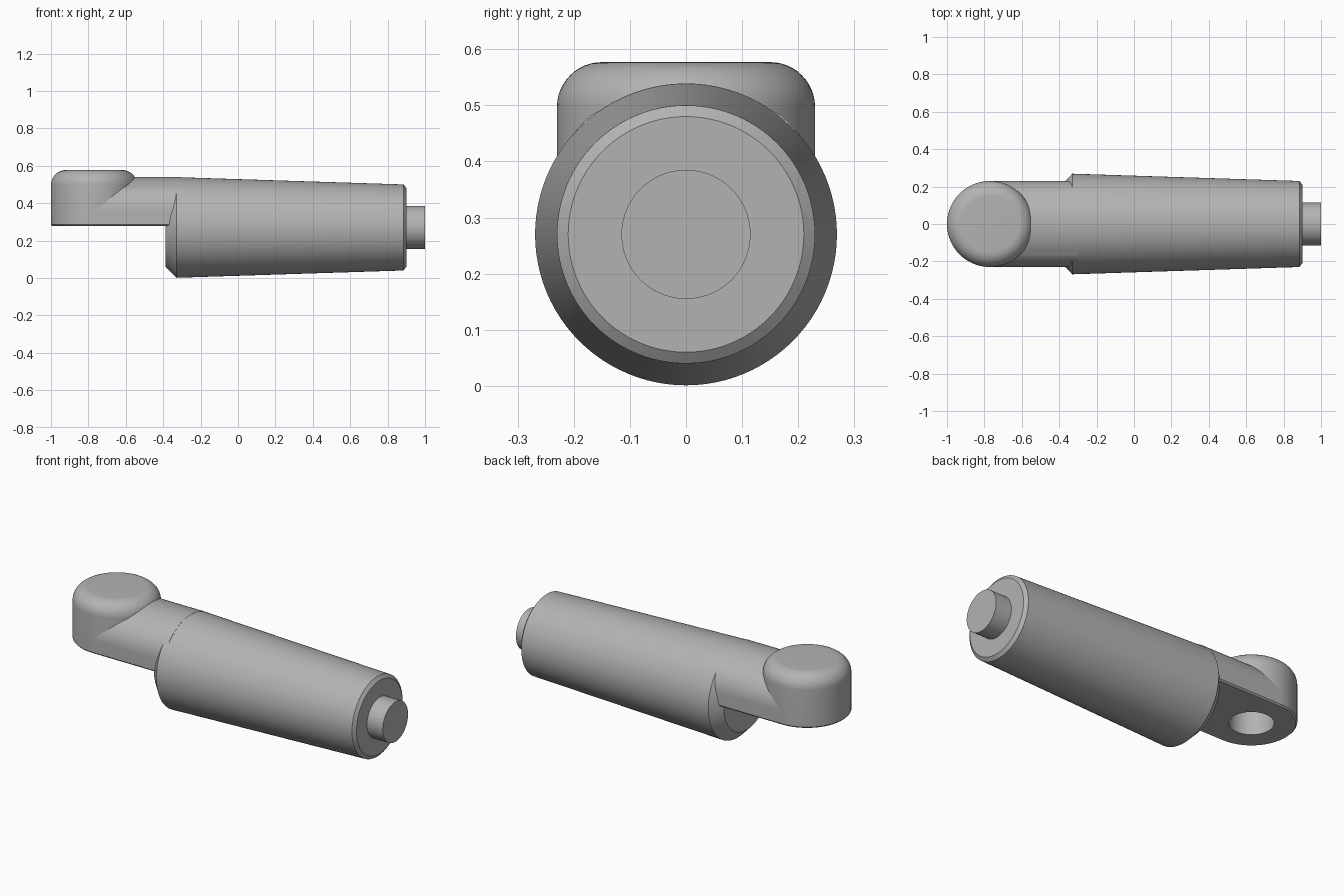
import bpy, bmesh
from math import sin, cos, pi, radians
from mathutils import Matrix, Vector

if "Cube" in bpy.data.objects:
    bpy.data.objects.remove(bpy.data.objects["Cube"], do_unlink=True)

AXIS_Z = 0.27      # height of the handle axis
HEAD_X = -0.77     # centre of the upright head
BOTTOM = 0.277     # underside of head and arm

grey = bpy.data.materials.new("plain grey")
grey.use_nodes = True
grey.diffuse_color = (0.45, 0.45, 0.45, 1)
grey.node_tree.nodes["Principled BSDF"].inputs["Base Color"].default_value = grey.diffuse_color


def arc(cx, cy, r, start, end, n=12):
    angles = [radians(start + (end - start) * i / n) for i in range(n + 1)]
    return [(cx + r * cos(a), cy + r * sin(a)) for a in angles]


def finish(name, bm):
    bmesh.ops.remove_doubles(bm, verts=bm.verts, dist=1e-5)
    bmesh.ops.recalc_face_normals(bm, faces=bm.faces)
    mesh = bpy.data.meshes.new(name)
    bm.to_mesh(mesh)
    bm.free()
    mesh.materials.append(grey)
    ob = bpy.data.objects.new(name, mesh)
    bpy.context.collection.objects.link(ob)
    return ob


def lathe(name, profile, matrix, steps=96):
    """Spin (radius, height) points around local z, then place."""
    bm = bmesh.new()
    verts = [bm.verts.new((r, 0, h)) for r, h in profile]
    edges = [bm.edges.new(pair) for pair in zip(verts, verts[1:])]
    bmesh.ops.spin(bm, geom=verts + edges, cent=(0, 0, 0), axis=(0, 0, 1),
                   angle=2 * pi, steps=steps, use_merge=True)
    bmesh.ops.transform(bm, matrix=matrix, verts=bm.verts)
    return finish(name, bm)


def shade(ob):
    bpy.ops.object.select_all(action='DESELECT')
    ob.select_set(True)
    bpy.context.view_layer.objects.active = ob
    bpy.ops.object.shade_smooth_by_angle(angle=radians(30))


# Tapered grip with chamfered ends, and the pin at its tip
along_x = Matrix.Translation((0, 0, AXIS_Z)) @ Matrix.Rotation(pi / 2, 4, 'Y')
grip = lathe("tapered_grip", [(0, -0.387), (0.21, -0.387), (0.269, -0.33),
                              (0.23, 0.885), (0.21, 0.9), (0, 0.9)], along_x)
pin = lathe("end_pin", [(0, 0.88), (0.115, 0.88), (0.115, 1), (0, 1)], along_x)

# Round head with a rounded top and a blind socket underneath
upright = Matrix.Translation((HEAD_X, 0, 0))
head = lathe("socket_head",
             [(0, 0.48), (0.114, 0.48), (0.114, BOTTOM), (0.222, BOTTOM), (0.23, BOTTOM + 0.008)]
             + arc(0.15, 0.497, 0.08, 0, 90) + [(0, 0.577)], upright)

# Arm: flat sides blended into a round top
side = [(0.222, BOTTOM - AXIS_Z), (0.23, BOTTOM - AXIS_Z + 0.008)]
side += arc(0.067, 0.085, 0.163, 0, 51.8) + arc(0, 0, 0.269, 51.8, 90)[1:]
section = side + [(-y, z) for y, z in reversed(side[:-1])]
bm = bmesh.new()
face = bm.faces.new([bm.verts.new((HEAD_X, y, AXIS_Z + z)) for y, z in section])
ext = bmesh.ops.extrude_face_region(bm, geom=[face])
bmesh.ops.translate(bm, vec=Vector((0.47, 0, 0)),
                    verts=[v for v in ext["geom"] if isinstance(v, bmesh.types.BMVert)])
arm = finish("arm", bm)

# Clear the arm away from the socket
cutter = lathe("socket_cutter", [(0, 0.1), (0.125, 0.1), (0.125, 0.49), (0, 0.49)], upright)
cutter.hide_render = True
cut = arm.modifiers.new("socket clearance", 'BOOLEAN')
cut.operation = 'DIFFERENCE'
cut.solver = 'EXACT'
cut.object = cutter
bpy.context.view_layer.objects.active = arm
bpy.ops.object.modifier_apply(modifier=cut.name)
bpy.data.objects.remove(cutter, do_unlink=True)

for part in (grip, pin, head, arm):
    shade(part)
